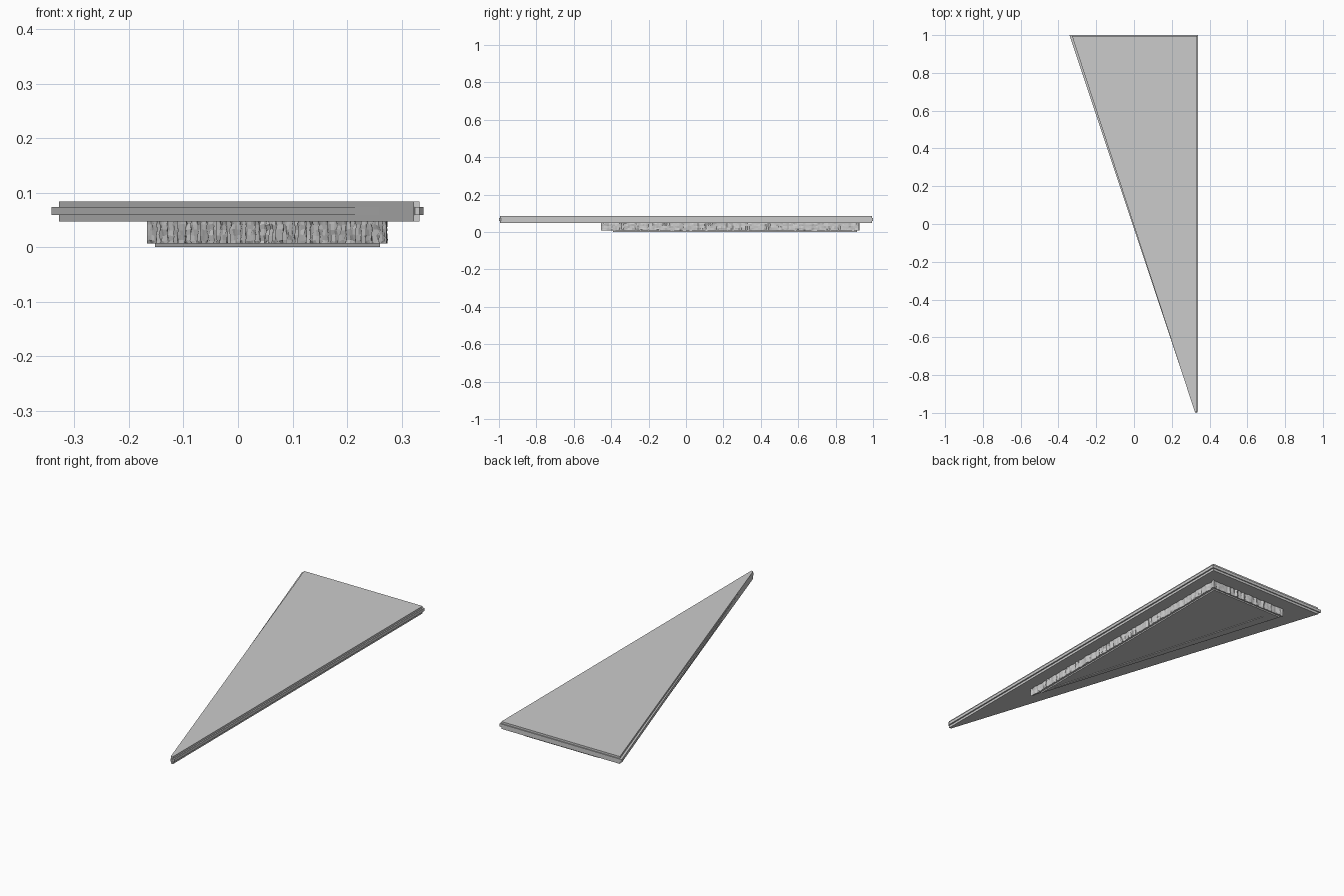
import bpy, bmesh, random
from mathutils import Vector

if "Cube" in bpy.data.objects:
    bpy.data.objects.remove(bpy.data.objects["Cube"])

random.seed(4)


def finish(name, bm):
    bmesh.ops.recalc_face_normals(bm, faces=bm.faces[:])
    me = bpy.data.meshes.new(name)
    bm.to_mesh(me)
    bm.free()
    ob = bpy.data.objects.new(name, me)
    bpy.context.collection.objects.link(ob)
    return ob


def prism(bm, pts, z0, z1):
    lo = [bm.verts.new((x, y, z0)) for x, y in pts]
    hi = [bm.verts.new((x, y, z1)) for x, y in pts]
    n = len(pts)
    for i in range(n):
        j = (i + 1) % n
        bm.faces.new((lo[i], lo[j], hi[j], hi[i]))
    bm.faces.new(hi)
    return bm.faces.new(lo[::-1])


# Triangular table slab: core plus slightly wider middle band
bm = bmesh.new()
prism(bm, [(0.333, -0.995), (0.333, 0.995), (-0.328, 0.995), (0.322, -0.995)], 0.047, 0.084)
finish("slab_core", bm)
bm = bmesh.new()
prism(bm, [(0.34, -0.99), (0.34, 1.0), (-0.342, 1.0), (0.325, -1.0), (0.333, -1.0)], 0.059, 0.074)
finish("slab_edge_band", bm)

# Base cap with a shallow inset panel underneath
bm = bmesh.new()
bottom = prism(bm, [(0.26, -0.39), (0.26, 0.915), (-0.152, 0.915)], 0.0, 0.012)
bm.normal_update()
bmesh.ops.inset_region(bm, faces=[bottom], thickness=0.08)
panel = bmesh.ops.extrude_face_region(bm, geom=[bottom])
bmesh.ops.translate(bm, vec=(0, 0, 0.003), verts=[g for g in panel["geom"] if isinstance(g, bmesh.types.BMVert)])
if bottom.is_valid:
    bm.faces.remove(bottom)
finish("base_cap", bm)

# Rough stone skirt: a closed strip of irregular columns
bm = bmesh.new()
corners = [Vector((0.272, -0.455, 0)), Vector((0.272, 0.925, 0)), Vector((-0.167, 0.925, 0))]
levels = [0.007, 0.012, 0.022, 0.032, 0.041, 0.048]
columns = []
for k in range(3):
    a, b = corners[k], corners[(k + 1) % 3]
    along = (b - a).normalized()
    out = Vector((along.y, -along.x, 0))
    count = int((b - a).length / 0.011)
    for i in range(count):
        t = i / count
        groove = random.uniform(-0.005, 0.001)
        col = []
        for r, z in enumerate(levels):
            p = a.lerp(b, t)
            if i:
                shift = groove + random.uniform(-0.002, 0.002)
                p = p + out * shift + along * random.uniform(-0.002, 0.002)
            if 0 < r < len(levels) - 1:
                z += random.uniform(-0.002, 0.002)
            col.append(bm.verts.new((p.x, p.y, z)))
        columns.append(col)
for i, col in enumerate(columns):
    nxt = columns[(i + 1) % len(columns)]
    for r in range(len(levels) - 1):
        bm.faces.new((col[r], nxt[r], nxt[r + 1], col[r + 1]))
bm.faces.new([c[0] for c in columns])
bm.faces.new([c[-1] for c in columns])
finish("rough_stone_skirt", bm)
